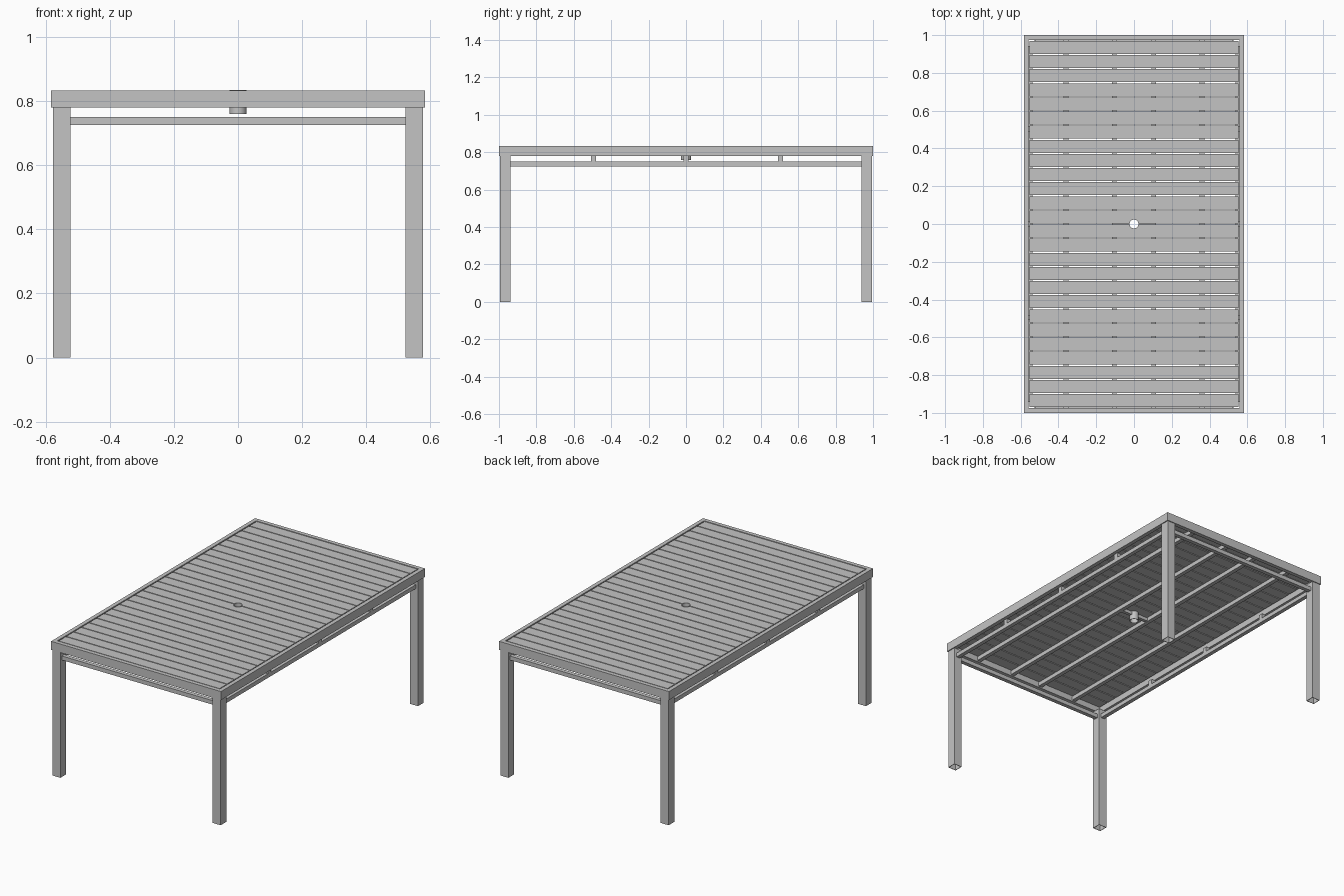
import bpy, bmesh, math

if "Cube" in bpy.data.objects:
    bpy.data.objects.remove(bpy.data.objects["Cube"])

metal = bpy.data.materials.new("light grey metal")
metal.diffuse_color = (0.55, 0.55, 0.55, 1)
metal.use_nodes = True
metal.node_tree.nodes["Principled BSDF"].inputs["Base Color"].default_value = metal.diffuse_color


def finish(name, bm):
    bmesh.ops.recalc_face_normals(bm, faces=bm.faces[:])
    me = bpy.data.meshes.new(name)
    bm.to_mesh(me)
    bm.free()
    me.materials.append(metal)
    ob = bpy.data.objects.new(name, me)
    bpy.context.collection.objects.link(ob)
    return ob


def boxes(name, spans):
    """One object made of boxes, each given as (x0, x1, y0, y1, z0, z1)."""
    bm = bmesh.new()
    for x0, x1, y0, y1, z0, z1 in spans:
        vs = bmesh.ops.create_cube(bm, size=1)["verts"]
        for v in vs:
            v.co = ((x0 + x1) / 2 + v.co.x * (x1 - x0),
                    (y0 + y1) / 2 + v.co.y * (y1 - y0),
                    (z0 + z1) / 2 + v.co.z * (z1 - z0))
    return finish(name, bm)


def tube(name, cx, cy, r_out, r_in, z0, z1, sides, turn=0.0):
    """Upright hollow tube with any number of sides."""
    bm = bmesh.new()
    rings = []
    for r, z in ((r_out, z0), (r_out, z1), (r_in, z1), (r_in, z0)):
        rings.append([bm.verts.new((cx + r * math.cos(turn + math.tau * i / sides),
                                    cy + r * math.sin(turn + math.tau * i / sides), z))
                      for i in range(sides)])
    for k in range(4):
        a, b = rings[k], rings[(k + 1) % 4]
        for i in range(sides):
            j = (i + 1) % sides
            bm.faces.new((a[i], a[j], b[j], b[i]))
    return finish(name, bm)


# mitred rim around the top
bm = bmesh.new()
rings = []
for x, y, z in ((.583, 1, .78), (.583, 1, .833), (.558, .975, .833), (.558, .975, .78)):
    rings.append([bm.verts.new((sx * x, sy * y, z))
                  for sx, sy in ((-1, -1), (1, -1), (1, 1), (-1, 1))])
for k in range(4):
    a, b = rings[k], rings[(k + 1) % 4]
    for i in range(4):
        j = (i + 1) % 4
        bm.faces.new((a[i], a[j], b[j], b[i]))
finish("top_rim", bm)

# slats across the top, with the umbrella hole cut through the middle
pitch, count = 0.0748, 26
slats = boxes("top_slats", [(-.552, .552,
                             (i - count / 2) * pitch + .003,
                             (i + 1 - count / 2) * pitch - .003, .812, .832)
                            for i in range(count)])
bpy.ops.mesh.primitive_cylinder_add(vertices=32, radius=.0265, depth=.2, location=(0, 0, .82))
cutter = bpy.context.object
cutter.name = "hole_cutter"
cutter.hide_render = True
mod = slats.modifiers.new("hole", 'BOOLEAN')
mod.operation = 'DIFFERENCE'
mod.solver = 'EXACT'
mod.object = cutter
bpy.context.view_layer.objects.active = slats
bpy.ops.object.modifier_apply(modifier=mod.name)
bpy.data.objects.remove(cutter)

# long bars carrying the slats, and the short bars holding the umbrella tube
boxes("slat_bars", [(x - .0125, x + .0125, -.975, .975, .787, .812)
                    for x in (-.36, -.105, .105, .36)])
boxes("tube_braces", [(s * .0585 - .034, s * .0585 + .034, -.01, .01, .79, .81)
                      for s in (-1, 1)])

# umbrella tube
ring = tube("umbrella_tube", 0, 0, .0265, .0235, .76, .834, 32)
bpy.ops.object.select_all(action='DESELECT')
ring.select_set(True)
bpy.context.view_layer.objects.active = ring
bpy.ops.object.shade_smooth_by_angle(angle=math.radians(35))

# hollow square legs
for sx, side in ((-1, "left"), (1, "right")):
    for sy, end in ((-1, "front"), (1, "back")):
        tube(f"{end}_{side}_leg", sx * .55, sy * .967, .0275 * math.sqrt(2),
             .0245 * math.sqrt(2), 0, .78, 4, math.pi / 4)

# rails between the legs, and the spacers above the side rails
for s, side, end in ((-1, "left", "front"), (1, "right", "back")):
    x, y = s * .55, s * .967
    boxes(f"{side}_rail", [(x - .0125, x + .0125, -.94, .94, .725, .75)])
    boxes(f"{end}_rail", [(-.523, .523, y - .0125, y + .0125, .725, .75)])
    boxes(f"{side}_spacers", [(x - .0125, x + .0125, c - .014, c + .014, .75, .78)
                              for c in (-.495, 0, .505)])
